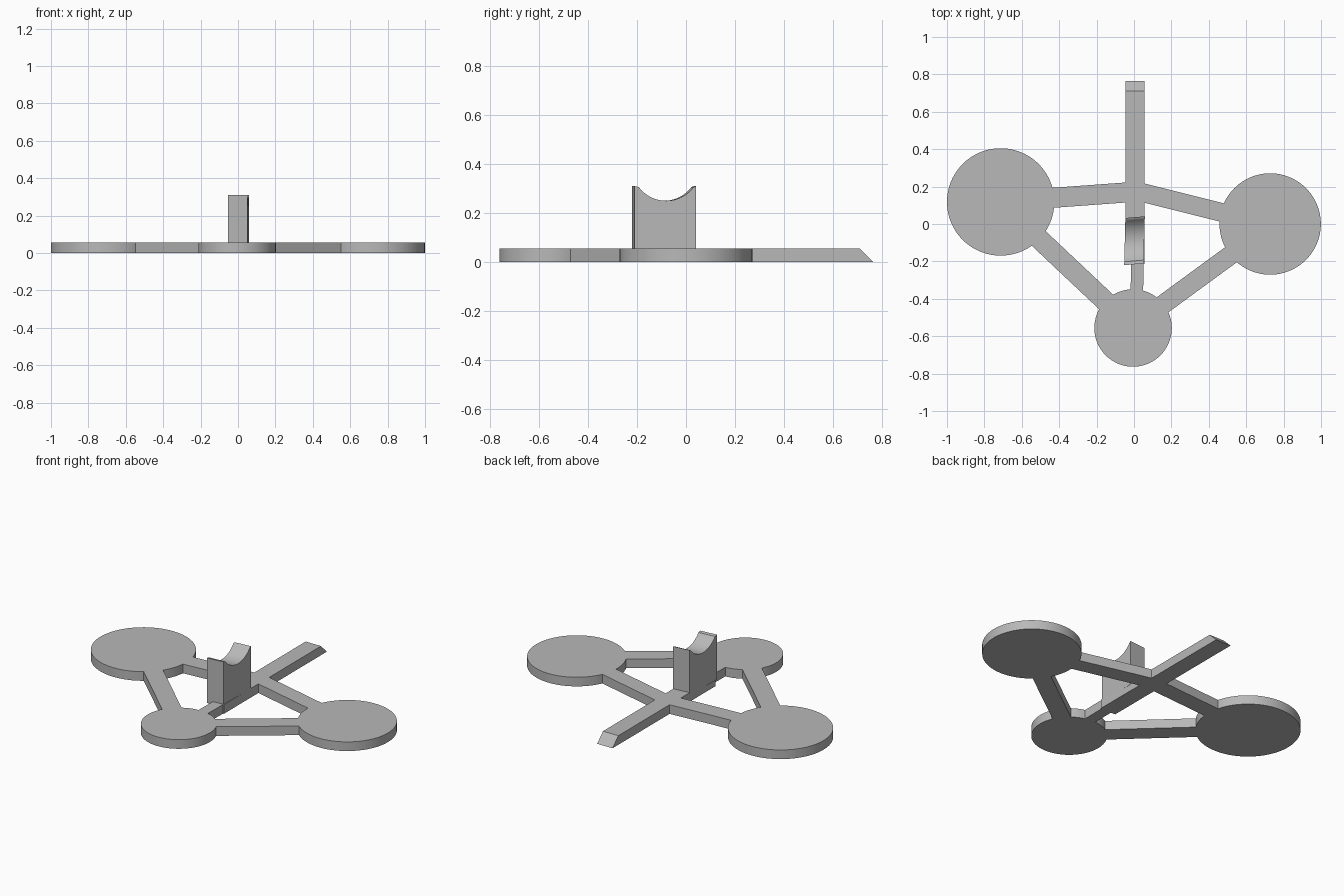
import bpy, bmesh, math
from mathutils import Vector

cube = bpy.data.objects.get("Cube")
if cube:
    bpy.data.objects.remove(cube, do_unlink=True)

THICK = 0.055

grey = bpy.data.materials.new("plain_grey")
grey.use_nodes = True
colour = (0.48, 0.48, 0.48, 1)
grey.diffuse_color = colour
grey.node_tree.nodes["Principled BSDF"].inputs["Base Color"].default_value = colour


def prism(name, points, offset):
    """Extrude a closed outline along an offset vector."""
    bm = bmesh.new()
    face = bm.faces.new([bm.verts.new(p) for p in points])
    top = bmesh.ops.extrude_face_region(bm, geom=[face])["geom"]
    bmesh.ops.translate(bm, verts=[v for v in top if isinstance(v, bmesh.types.BMVert)], vec=offset)
    bmesh.ops.recalc_face_normals(bm, faces=bm.faces)
    mesh = bpy.data.meshes.new(name)
    bm.to_mesh(mesh)
    bm.free()
    mesh.materials.append(grey)
    obj = bpy.data.objects.new(name, mesh)
    bpy.context.collection.objects.link(obj)
    return obj


def disc(name, x, y, radius, sides=96):
    ring = [2 * math.pi * i / sides for i in range(sides)]
    return prism(name, [(x + radius * math.cos(a), y + radius * math.sin(a), 0) for a in ring],
                 (0, 0, THICK))


def bar(name, start, end, width):
    a, b = Vector((*start, 0)), Vector((*end, 0))
    side = Vector((a.y - b.y, b.x - a.x, 0)).normalized() * width / 2
    return prism(name, [a - side, b - side, b + side, a + side], (0, 0, THICK))


def finish(obj):
    bpy.ops.object.select_all(action='DESELECT')
    obj.select_set(True)
    bpy.context.view_layer.objects.active = obj
    bpy.ops.object.shade_smooth_by_angle(angle=math.radians(30))


# Spine with a sloped back tip
frame = prism("base_frame", [(-0.046, -0.215, 0), (-0.046, 0.765, 0),
                             (-0.046, 0.71, THICK), (-0.046, -0.215, THICK)], (0.102, 0, 0))

# Three pads and the bars linking them
parts = [
    disc("right_pad", -0.713, 0.118, 0.287),
    disc("left_pad", 0.728, 0, 0.271),
    disc("front_pad", -0.005, -0.556, 0.207),
    bar("front_neck", (0.014, -0.5), (0.018, -0.15), 0.067),
    bar("right_back_arm", (-0.6, 0.128), (0.005, 0.172), 0.107),
    bar("left_back_arm", (0.005, 0.178), (0.6, 0.029), 0.1),
    bar("right_front_arm", (-0.6, 0.008), (-0.05, -0.51), 0.108),
    bar("left_front_arm", (0.62, -0.09), (0.06, -0.5), 0.102),
]

# Fuse everything into one flat frame
for part in parts:
    union = frame.modifiers.new(part.name, 'BOOLEAN')
    union.operation = 'UNION'
    union.solver = 'EXACT'
    union.object = part
bpy.context.view_layer.update()
fused = bpy.data.meshes.new_from_object(frame.evaluated_get(bpy.context.evaluated_depsgraph_get()))
frame.modifiers.clear()
frame.data = fused
for part in parts:
    bpy.data.objects.remove(part, do_unlink=True)
finish(frame)

# Upright post with a round saddle on top
FRONT, BACK, TOP, MID, RADIUS = -0.22, 0.032, 0.31, -0.09, 0.14
half = math.asin(0.112 / RADIUS)
outline = [(0, BACK, 0.04), (0, BACK, TOP)]
for i in range(25):
    a = half - 2 * half * i / 24
    outline.append((0, MID + RADIUS * math.sin(a), 0.25 + RADIUS * (1 - math.cos(a))))
outline += [(0, FRONT, TOP), (0, FRONT, 0.04)]
post = prism("saddle_post", [(-0.047 + 0.025 * y, y, z) for _, y, z in outline], (0.104, 0.009, 0))
finish(post)
